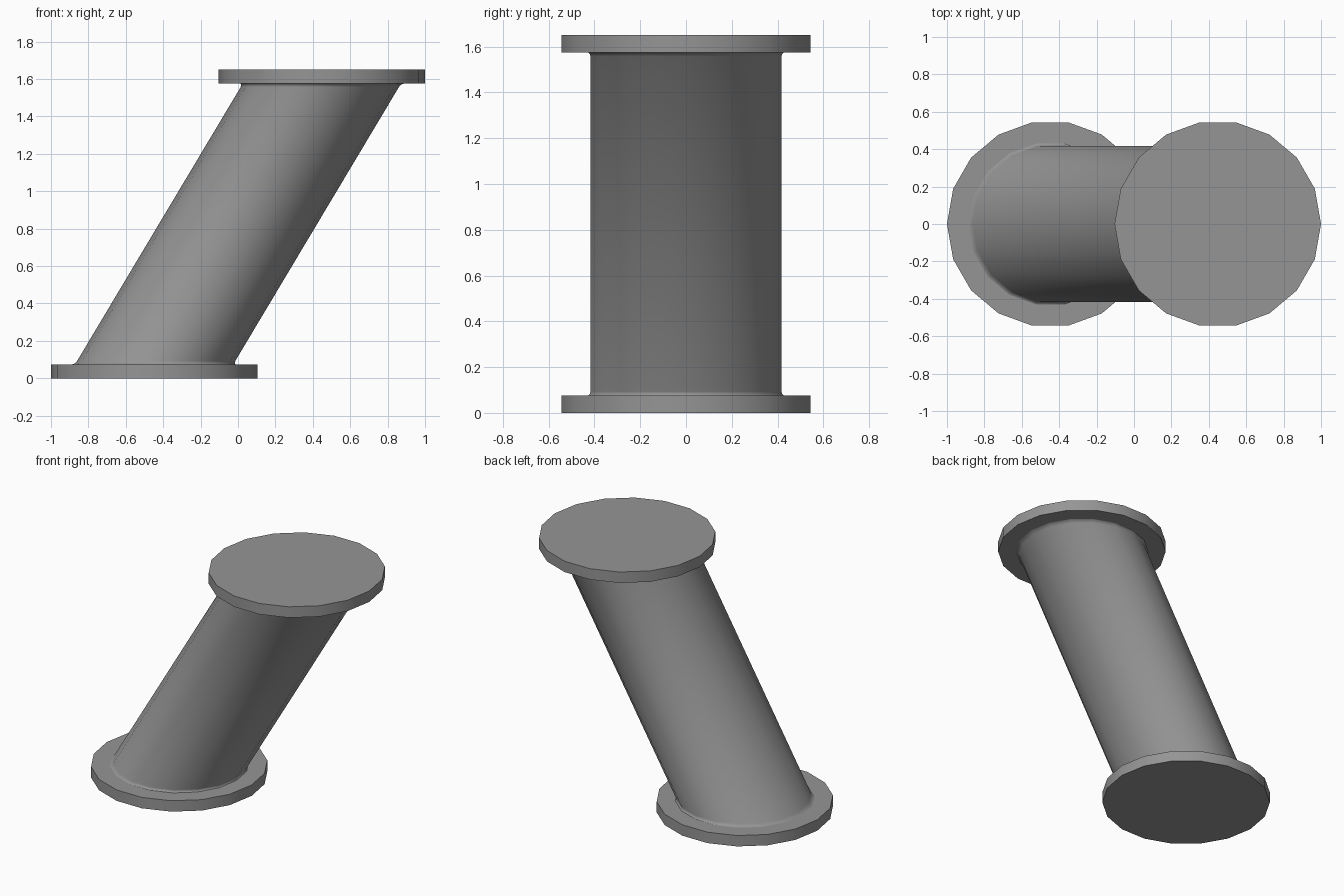
import bpy, bmesh
from math import cos, sin, radians, tau

if "Cube" in bpy.data.objects:
    bpy.data.objects.remove(bpy.data.objects["Cube"])

SIDES = 18
OFFSET = 0.448      # sideways shift of each flange
HEIGHT = 1.65
PLATE = 0.075       # flange thickness

grey = bpy.data.materials.new("plain grey")
grey.use_nodes = True
colour = (0.3, 0.3, 0.3, 1)
grey.diffuse_color = colour
grey.node_tree.nodes["Principled BSDF"].inputs["Base Color"].default_value = colour


def stacked_rings(name, rings, smooth_angle):
    """Closed tube through horizontal rings given as (centre x, z, radius)."""
    bm = bmesh.new()
    loops = [[bm.verts.new((x + r * cos(tau * i / SIDES), r * sin(tau * i / SIDES), z))
              for i in range(SIDES)] for x, z, r in rings]
    for low, high in zip(loops, loops[1:]):
        for i in range(SIDES):
            j = (i + 1) % SIDES
            bm.faces.new((low[i], low[j], high[j], high[i]))
    bm.faces.new(loops[0][::-1])
    bm.faces.new(loops[-1])
    mesh = bpy.data.meshes.new(name)
    bm.to_mesh(mesh)
    bm.free()
    mesh.materials.append(grey)
    obj = bpy.data.objects.new(name, mesh)
    bpy.context.collection.objects.link(obj)
    bpy.ops.object.select_all(action="DESELECT")
    obj.select_set(True)
    bpy.context.view_layer.objects.active = obj
    bpy.ops.object.shade_smooth_by_angle(angle=radians(smooth_angle))
    return obj


# Round flanges at both ends
for name, x, z in (("bottom_flange", -OFFSET, 0), ("top_flange", OFFSET, HEIGHT - PLATE)):
    stacked_rings(name, [(x, z, 0.552), (x, z + PLATE, 0.552)], 30)

# Slanted tube with a small fillet where it meets each flange
def axis_x(z):
    return OFFSET * (2 * (z - PLATE) / (HEIGHT - 2 * PLATE) - 1)


fillet = [(0, 0.436), (0.005, 0.428), (0.018, 0.423)]
lower = [(axis_x(PLATE + h), PLATE + h, r) for h, r in fillet]
upper = [(-x, HEIGHT - z, r) for x, z, r in reversed(lower)]
stacked_rings("slanted_tube", lower + upper, 75)
